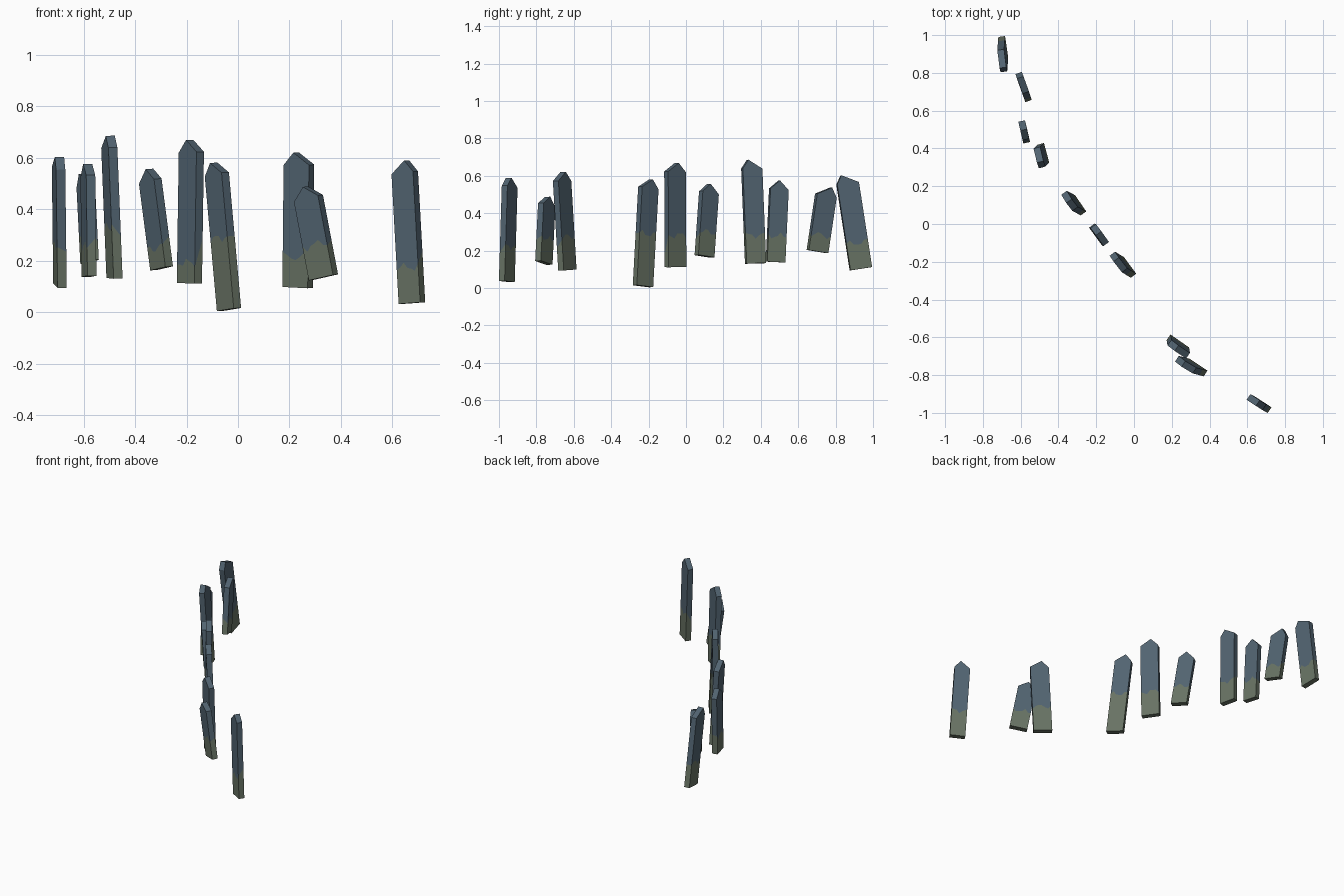
import bpy, bmesh, math
from mathutils import Vector

if "Cube" in bpy.data.objects:
    bpy.data.objects.remove(bpy.data.objects["Cube"])


def material(name, rgb):
    m = bpy.data.materials.new(name)
    m.diffuse_color = (*rgb, 1)
    m.use_nodes = True
    m.node_tree.nodes["Principled BSDF"].inputs["Base Color"].default_value = m.diffuse_color
    return m


SLATE = material("slate blue wood", (0.084, 0.127, 0.165))
MOSS = material("moss green wood", (0.138, 0.171, 0.127))
THICK = 0.036
COLS = 6  # segments along the wavy moss line


def plank(i, base, lean, height, width, heading, apex, moss_front, moss_back):
    # local frame: up along the leaning board, side across it, out through it
    up = Vector((lean[0], lean[1], 1)).normalized()
    a = math.radians(heading)
    side = Vector((math.sin(a), -math.cos(a), 0))
    side = (side - up * side.dot(up)).normalized()
    out = up.cross(side)
    bm = bmesh.new()
    rings = []
    for sgn, level in ((-1, moss_front), (1, moss_back)):
        def vert(s, h):
            return bm.verts.new(Vector(base) + side * s * width + up * h + out * sgn * THICK / 2)
        bottom = [vert(-.5, 0), vert(.5, 0)]
        line = []
        for k in range(COLS + 1):
            wave = 0.014 * math.sin(k * 1.3 + i * 2.1 + sgn) + 0.006 * math.sin(k * 2.9 + i)
            line.append(vert(k / COLS - .5, level + wave))
        top = [vert(.5, height - .045), vert(apex, height), vert(-.5, height - .05)]
        rings.append((bottom, line, top))
        bm.faces.new(bottom + line[::-1]).material_index = 1
        bm.faces.new(line + top)
    (b0, l0, t0), (b1, l1, t1) = rings
    # edges of the board: bottom, both sides split at the moss line, pointed top
    strips = [(b0[0], b0[1], b1[1], b1[0], 1),
              (b0[1], l0[-1], l1[-1], b1[1], 1), (l0[-1], t0[0], t1[0], l1[-1], 0),
              (b0[0], l0[0], l1[0], b1[0], 1), (l0[0], t0[2], t1[2], l1[0], 0),
              (t0[0], t0[1], t1[1], t1[0], 0), (t0[1], t0[2], t1[2], t1[1], 0)]
    for *vs, mat in strips:
        bm.faces.new(vs).material_index = mat
    bmesh.ops.recalc_face_normals(bm, faces=bm.faces)
    me = bpy.data.meshes.new("fence_plank")
    bm.to_mesh(me)
    bm.free()
    me.materials.append(SLATE)
    me.materials.append(MOSS)
    bpy.context.collection.objects.link(bpy.data.objects.new(f"fence_plank_{i + 1}", me))


# base centre, lean slope, height, width, heading, tip offset, moss height front and back
PLANKS = [
    ((-.692, .935, .103), (-.012, -.155), .51, .118, 8, .25, .16, .14),
    ((-.577, .703, .195), (-.05, .15), .35, .112, 20, -.2, .10, .09),
    ((-.579, .479, .139), (-.012, .045), .437, .10, 13, 0, .12, .14),
    ((-.48, .372, .132), (-.04, -.04), .555, .108, 15, .2, .20, .15),
    ((-.297, .099, .17), (-.13, .07), .39, .105, 35, .05, .08, .13),
    ((-.189, -.056, .112), (.015, -.005), .557, .117, 36, -.1, .08, .17),
    ((-.035, -.23, .01), (-.09, .055), .575, .11, 37, -.12, .28, .28),
    ((.232, -.634, .096), (.01, -.06), .525, .12, 55, -.12, .12, .18),
    ((.332, -.76, .135), (-.19, .05), .36, .115, 57, -.03, .13, .13),
    ((.676, -.958, .035), (-.055, .03), .555, .10, 57, .12, .14, .185),
]
for i, p in enumerate(PLANKS):
    plank(i, *p)
